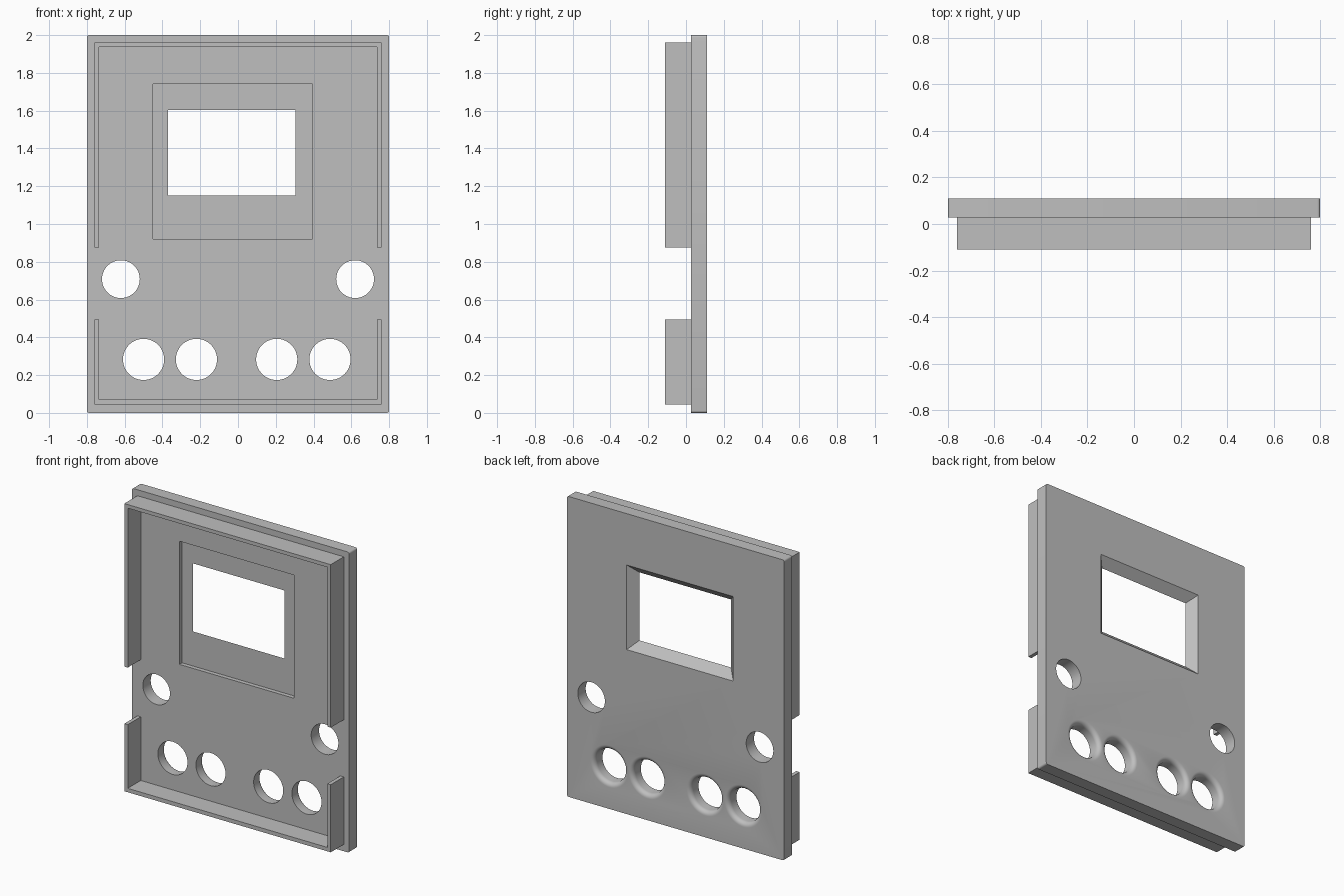
import bpy, bmesh, math

if "Cube" in bpy.data.objects:
    bpy.data.objects.remove(bpy.data.objects["Cube"], do_unlink=True)

grey = bpy.data.materials.new("plain grey")
grey.use_nodes = True
colour = (0.52, 0.52, 0.52, 1)
grey.diffuse_color = colour
grey.node_tree.nodes["Principled BSDF"].inputs["Base Color"].default_value = colour

FRONT, FACE, BACK = -0.11, 0.027, 0.11   # rim front, plate front, plate back


def rect(x0, x1, z0, z1, grow=0):
    return [(x0 - grow, z0 - grow), (x1 + grow, z0 - grow),
            (x1 + grow, z1 + grow), (x0 - grow, z1 + grow)]


def circle(x, z, r, n=64):
    return [(x + r * math.cos(2 * math.pi * i / n), z + r * math.sin(2 * math.pi * i / n))
            for i in range(n)]


def loft(name, sections):
    """Closed solid through (y, outline) sections, front to back."""
    bm = bmesh.new()
    rings = [[bm.verts.new((x, y, z)) for x, z in pts] for y, pts in sections]
    for a, b in zip(rings, rings[1:]):
        for i in range(len(a)):
            j = (i + 1) % len(a)
            bm.faces.new((a[i], a[j], b[j], b[i]))
    bm.faces.new(rings[0])
    bm.faces.new(rings[-1])
    bmesh.ops.recalc_face_normals(bm, faces=bm.faces)
    mesh = bpy.data.meshes.new(name)
    bm.to_mesh(mesh)
    bm.free()
    mesh.materials.append(grey)
    obj = bpy.data.objects.new(name, mesh)
    bpy.context.collection.objects.link(obj)
    return obj


def prism(name, pts, y0, y1):
    return loft(name, [(y0, pts), (y1, pts)])


def combine(target, tool, operation="DIFFERENCE"):
    mod = target.modifiers.new("combine", "BOOLEAN")
    mod.object, mod.operation, mod.solver = tool, operation, "EXACT"
    bpy.context.view_layer.objects.active = target
    bpy.ops.object.modifier_apply(modifier=mod.name)
    bpy.data.objects.remove(tool, do_unlink=True)


# Plate with slightly rounded corners
plate = prism("front_panel", rect(-0.8, 0.8, 0, 2), FACE, BACK)
bm = bmesh.new()
bm.from_mesh(plate.data)
corners = [e for e in bm.edges if abs(e.verts[0].co.y - e.verts[1].co.y) > 0.01]
bmesh.ops.bevel(bm, geom=corners, offset=0.012, segments=4, profile=0.5, affect="EDGES")
bm.to_mesh(plate.data)
bm.free()

# Rim wall, open at both sides
rim = prism("rim", rect(-0.76, 0.76, 0.045, 1.96), FRONT, FACE + 0.01)
combine(rim, prism("rim_inside", rect(-0.735, 0.735, 0.071, 1.936), -0.3, 0.3))
combine(rim, prism("side_gap", rect(-1, 1, 0.495, 0.875), -0.3, 0.3))
combine(plate, rim, "UNION")

# Display recess and window that flares towards the back
floor = FACE + 0.028
window = (-0.37, 0.305, 1.15, 1.603)
flare = BACK - floor
combine(plate, prism("recess", rect(-0.45, 0.395, 0.92, 1.74), -0.05, floor))
combine(plate, loft("window", [(floor - 0.05, rect(*window)), (floor, rect(*window)),
                               (BACK + 0.01, rect(*window, flare + 0.01))]))

# Straight side holes
for x in (-0.62, 0.62):
    combine(plate, prism("side_hole", circle(x, 0.708, 0.1), -0.05, 0.2))

# Lower holes with a rounded back edge
R, FILLET, STEPS = 0.109, 0.03, 6
for x in (-0.5, -0.22, 0.205, 0.487):
    sections = [(-0.05, circle(x, 0.283, R))]
    for k in range(STEPS + 1):
        a = k / STEPS * math.pi / 2
        sections.append((BACK - FILLET + FILLET * math.sin(a),
                         circle(x, 0.283, R + FILLET * (1 - math.cos(a)))))
    sections.append((0.2, sections[-1][1]))
    combine(plate, loft("button_hole", sections))

# Smooth shading with sharp edges
bpy.ops.object.select_all(action="DESELECT")
plate.select_set(True)
bpy.context.view_layer.objects.active = plate
bpy.ops.object.shade_smooth_by_angle(angle=math.radians(30))
